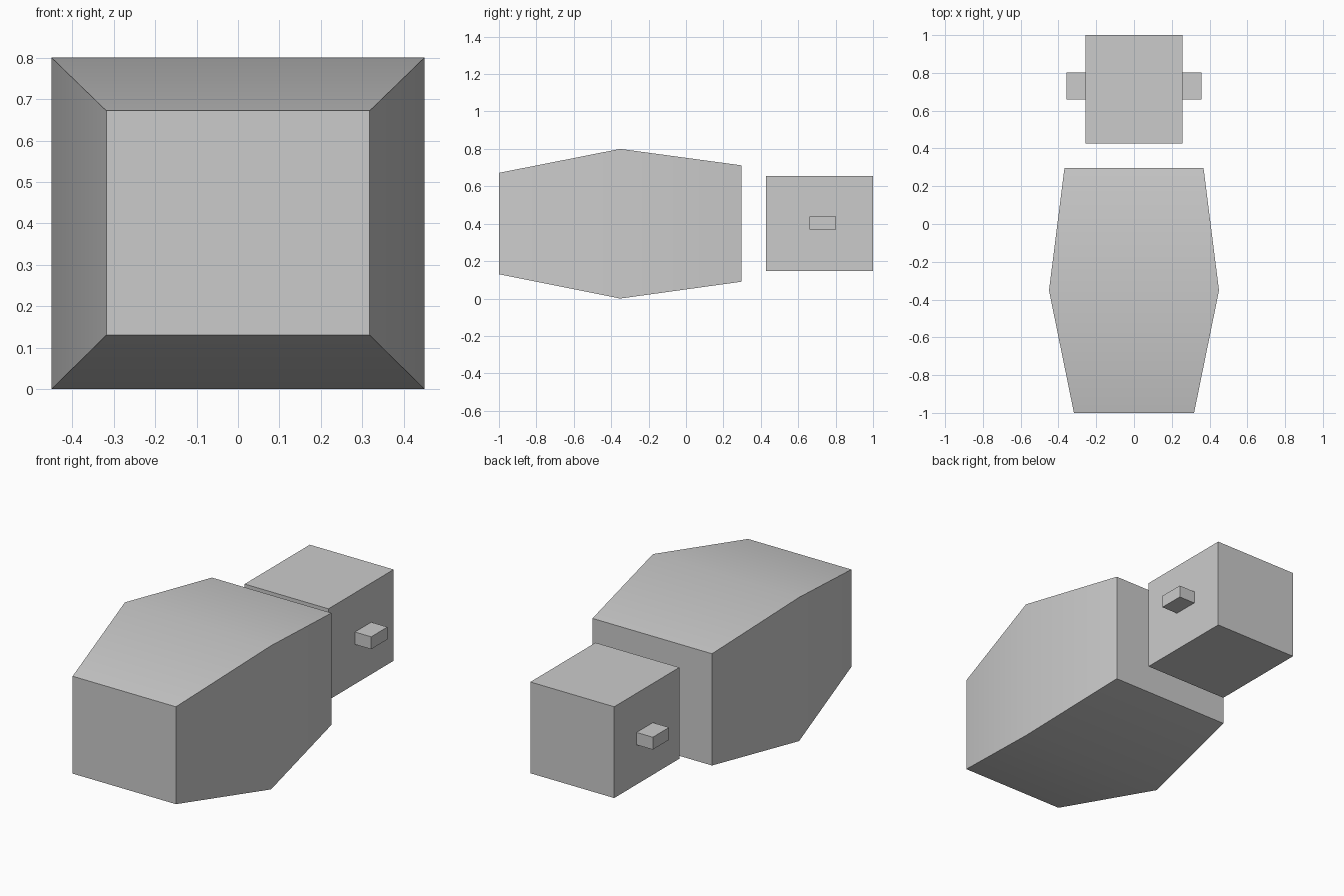
import bpy, bmesh

if "Cube" in bpy.data.objects:
    bpy.data.objects.remove(bpy.data.objects["Cube"])


def loft(name, sections):
    """Closed box-like solid through rectangles (y, x0, x1, z0, z1)."""
    bm = bmesh.new()
    rings = [[bm.verts.new(p) for p in ((x0, y, z0), (x1, y, z0), (x1, y, z1), (x0, y, z1))]
             for y, x0, x1, z0, z1 in sections]
    for a, b in zip(rings, rings[1:]):
        for i in range(4):
            j = (i + 1) % 4
            bm.faces.new((a[i], a[j], b[j], b[i]))
    bm.faces.new(rings[0])
    bm.faces.new(rings[-1])
    bmesh.ops.recalc_face_normals(bm, faces=bm.faces)
    mesh = bpy.data.meshes.new(name)
    bm.to_mesh(mesh)
    bm.free()
    obj = bpy.data.objects.new(name, mesh)
    bpy.context.collection.objects.link(obj)
    return obj


# Tapered main body, softly shaded across its widest section
body = loft("body", [(-1.0, -0.318, 0.318, 0.13, 0.672),
                     (-0.352, -0.45, 0.45, 0.0, 0.8),
                     (0.297, -0.368, 0.368, 0.09, 0.712)])
bpy.context.view_layer.objects.active = body
body.select_set(True)
bpy.ops.object.shade_smooth_by_angle()

# Separate rear block
loft("rear_block", [(0.427, -0.258, 0.258, 0.148, 0.656),
                    (1.0, -0.258, 0.258, 0.148, 0.656)])

# Small pegs on both sides of the rear block
for side, x0, x1 in (("left", -0.358, -0.258), ("right", 0.258, 0.358)):
    loft(side + "_peg", [(0.66, x0, x1, 0.369, 0.438), (0.803, x0, x1, 0.369, 0.438)])
